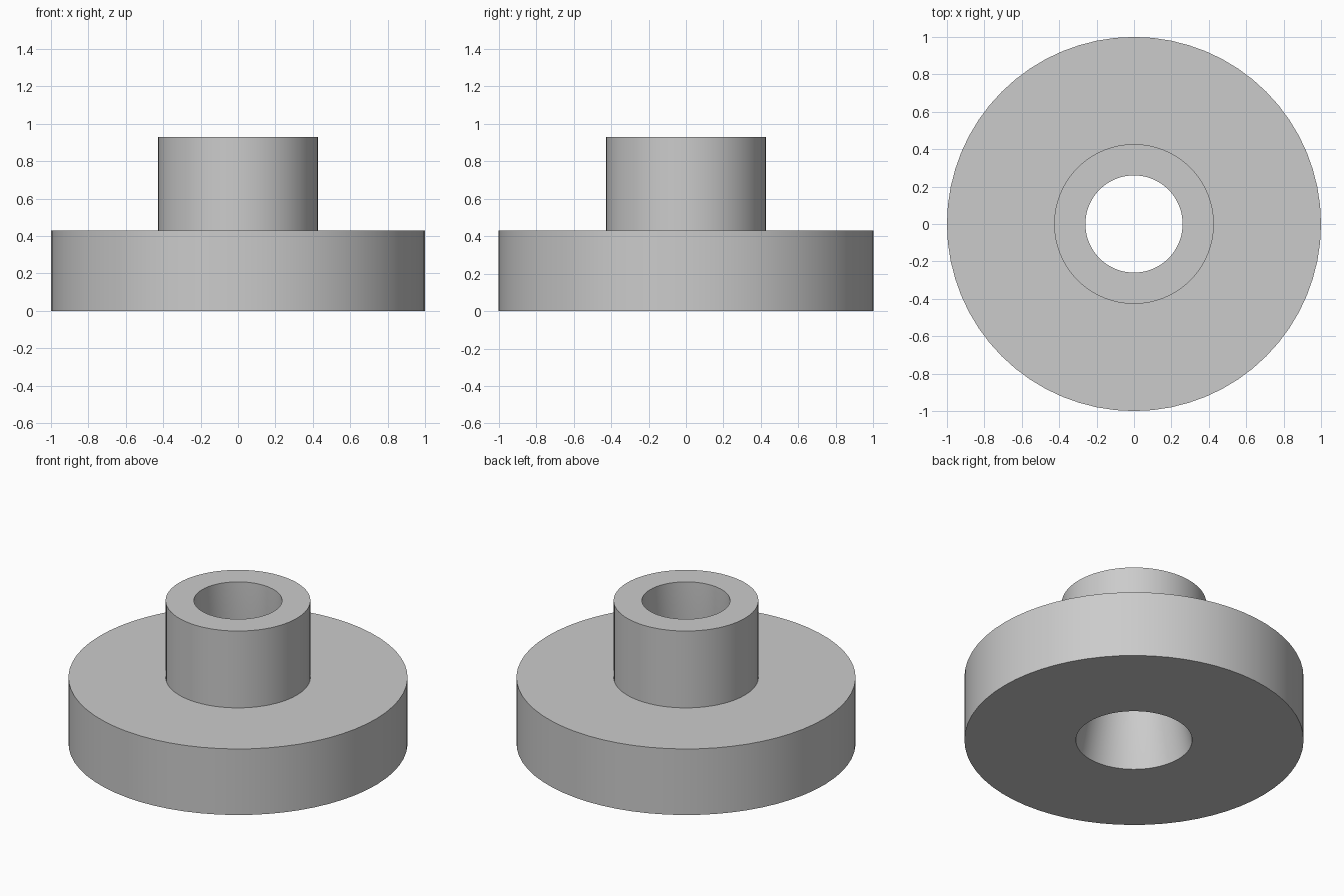
import bpy
import bmesh
from math import cos, sin, tau, radians

cube = bpy.data.objects.get("Cube")
if cube:
    bpy.data.objects.remove(cube, do_unlink=True)

# Plain grey finish
grey = bpy.data.materials.new("plain grey")
grey.use_nodes = True
colour = (0.6, 0.6, 0.6, 1.0)
grey.diffuse_color = colour
grey.node_tree.nodes["Principled BSDF"].inputs["Base Color"].default_value = colour


def lathe(name, profile, segments, material):
    """Turn a closed (radius, height) profile around the z axis."""
    bm = bmesh.new()
    rings = []
    for i in range(segments):
        a = tau * i / segments
        rings.append([bm.verts.new((r * cos(a), r * sin(a), z)) for r, z in profile])
    n = len(profile)
    for i in range(segments):
        here, there = rings[i], rings[(i + 1) % segments]
        for j in range(n):
            k = (j + 1) % n
            bm.faces.new((here[j], there[j], there[k], here[k]))
    bmesh.ops.recalc_face_normals(bm, faces=bm.faces)
    mesh = bpy.data.meshes.new(name)
    bm.to_mesh(mesh)
    bm.free()
    mesh.materials.append(material)
    obj = bpy.data.objects.new(name, mesh)
    bpy.context.collection.objects.link(obj)
    return obj


# Round flange with a raised hub; the bore flares out through the flange
outer, hub, bore, flare = 1.0, 0.427, 0.26, 0.343
flange_top, hub_top = 0.43, 0.93
bushing = lathe(
    "flanged_bushing",
    [(flare, 0), (outer, 0), (outer, flange_top), (hub, flange_top),
     (hub, hub_top), (bore, hub_top), (bore, flange_top)],
    64, grey)

# Smooth walls with crisp rims
bpy.ops.object.select_all(action="DESELECT")
bushing.select_set(True)
bpy.context.view_layer.objects.active = bushing
bpy.ops.object.shade_smooth_by_angle(angle=radians(30))
